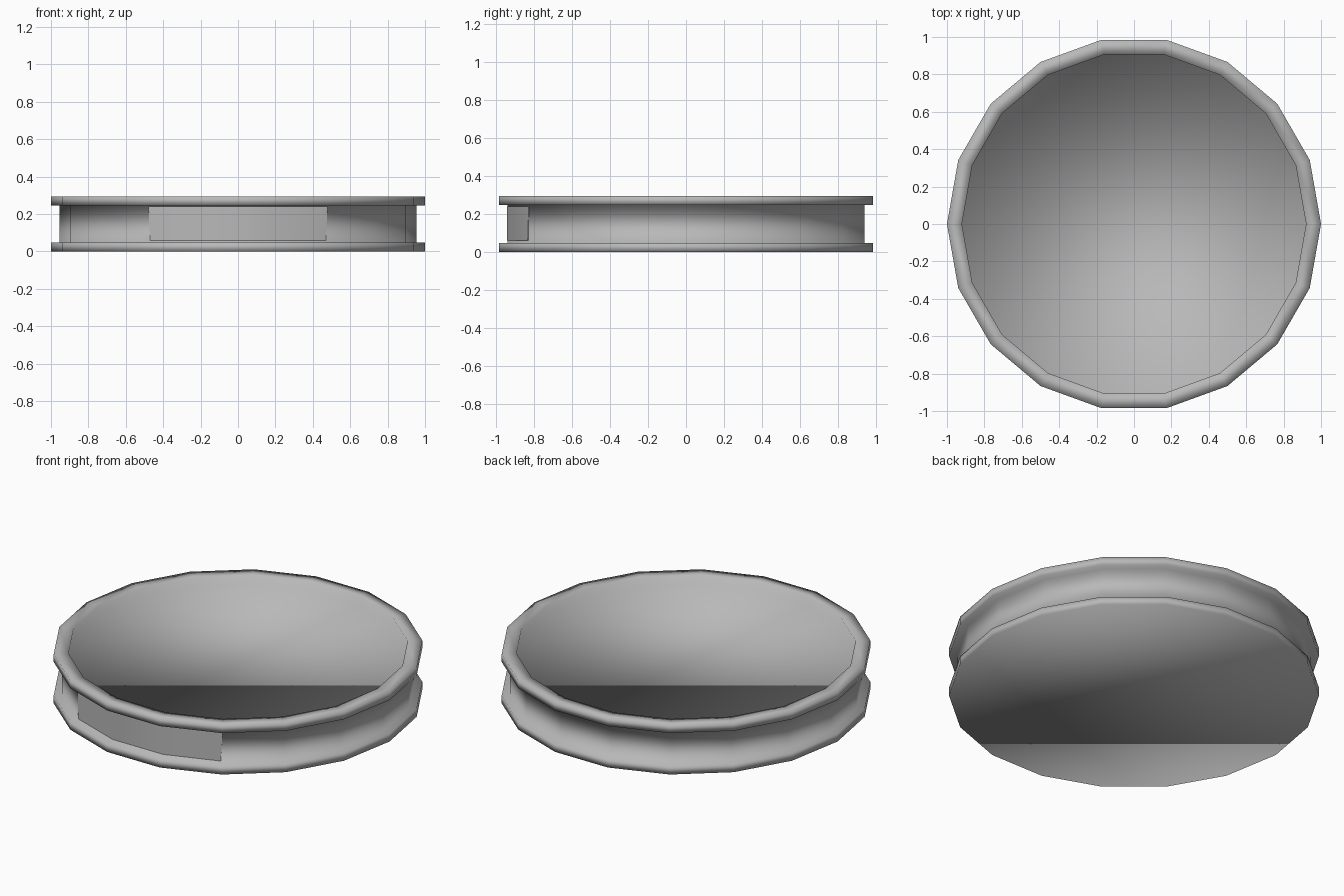
import bpy, bmesh, math

cube = bpy.data.objects.get("Cube")
if cube:
    bpy.data.objects.remove(cube, do_unlink=True)

SIDES = 18
HEIGHT = 0.295
LIP = 0.048
CORE = 0.955

grey = bpy.data.materials.new("plain_grey")
grey.use_nodes = True
grey.diffuse_color = (0.48, 0.48, 0.48, 1)
grey.node_tree.nodes["Principled BSDF"].inputs["Base Color"].default_value = grey.diffuse_color


def ring(bm, radius, z, steps):
    """Row of vertices at the given side steps around the z axis."""
    angles = [math.tau * s / SIDES for s in steps]
    return [bm.verts.new((radius * math.cos(a), radius * math.sin(a), z)) for a in angles]


def bridge(bm, low, high, closed):
    count = len(low)
    for i in range(count if closed else count - 1):
        j = (i + 1) % count
        bm.faces.new((low[i], low[j], high[j], high[i]))


def finish(bm, name):
    bmesh.ops.recalc_face_normals(bm, faces=bm.faces)
    mesh = bpy.data.meshes.new(name)
    bm.to_mesh(mesh)
    bm.free()
    mesh.materials.append(grey)
    mesh.shade_smooth()
    obj = bpy.data.objects.new(name, mesh)
    bpy.context.collection.objects.link(obj)
    return obj


# Dish body: flat base, grooved side, raised top rim and sunken floor
profile = [(1, 0), (1, LIP), (CORE, LIP), (CORE, HEIGHT - LIP),
           (1, HEIGHT - LIP), (1, HEIGHT), (0.92, HEIGHT), (0.92, HEIGHT - LIP)]
bm = bmesh.new()
rings = [ring(bm, r, z, range(SIDES)) for r, z in profile]
for low, high in zip(rings, rings[1:]):
    bridge(bm, low, high, True)
bm.faces.new(rings[0][::-1])
bm.faces.new(rings[-1])
finish(bm, "dish_body")

# Front label: thin plate over the three front sides, slightly narrower at the bottom
bm = bmesh.new()
top_steps, bottom_steps = [12, 13, 14, 15], [12.03, 13, 14, 14.97]
rows = [ring(bm, CORE + 0.002, 0.06, bottom_steps), ring(bm, CORE + 0.002, 0.24, top_steps),
        ring(bm, CORE - 0.003, 0.24, top_steps), ring(bm, CORE - 0.003, 0.06, bottom_steps)]
for i, row in enumerate(rows):
    bridge(bm, row, rows[(i + 1) % len(rows)], False)
for end in (0, -1):
    bm.faces.new([row[end] for row in rows])
label = finish(bm, "front_label")
label.data.set_sharp_from_angle(angle=math.radians(30))
